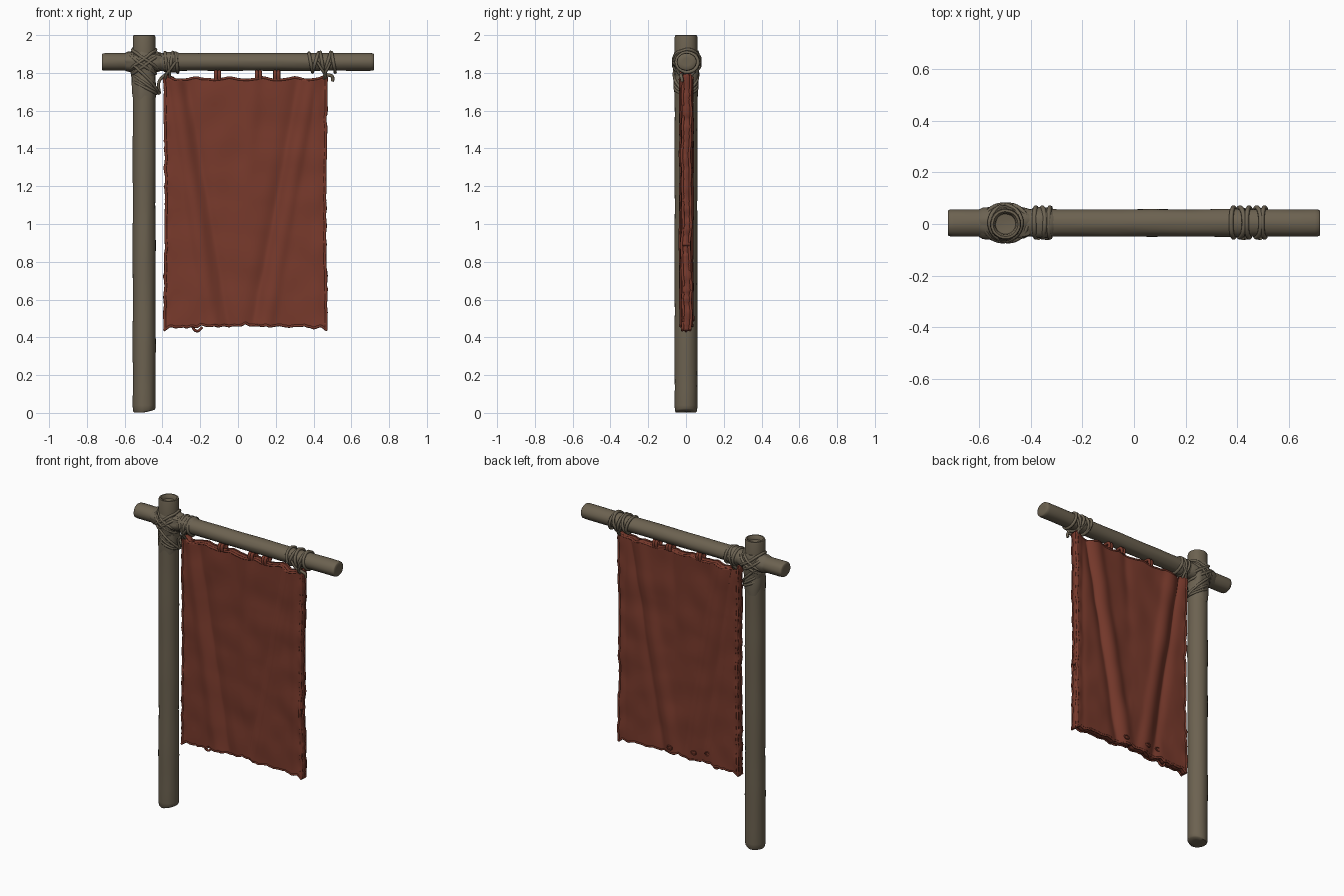
import bpy, bmesh, math, random
from math import sin, cos, pi, tau, exp
from mathutils import Vector, noise

random.seed(4)
if "Cube" in bpy.data.objects:
    bpy.data.objects.remove(bpy.data.objects["Cube"])


def material(name, rgb):
    m = bpy.data.materials.new(name)
    m.use_nodes = True
    m.diffuse_color = (*rgb, 1)
    m.node_tree.nodes["Principled BSDF"].inputs["Base Color"].default_value = (*rgb, 1)
    return m


WOOD = material("weathered wood", (0.150, 0.122, 0.081))
ROPE = material("old rope", (0.150, 0.124, 0.085))
CLOTH = material("red cloth", (0.188, 0.042, 0.025))


def finish(name, mesh, mat, angle=50):
    mesh.materials.clear()
    mesh.materials.append(mat)
    ob = bpy.data.objects.new(name, mesh)
    bpy.context.collection.objects.link(ob)
    bpy.ops.object.select_all(action="DESELECT")
    ob.select_set(True)
    bpy.context.view_layer.objects.active = ob
    bpy.ops.object.shade_smooth_by_angle(angle=math.radians(angle))
    return ob


def log(name, profile, place, mat=WOOD, sides=28, rough=0.002):
    """Lathe (radius, height) pairs, roughen, then map to the world with place."""
    bm = bmesh.new()
    rings = []
    for r, h in profile:
        ring = []
        for i in range(sides):
            a = tau * i / sides
            n = noise.noise(Vector((cos(a) * 2, sin(a) * 2, h * 7)))
            rr = r + rough * n * min(1, r / 0.03)
            ring.append(bm.verts.new(place(rr * cos(a), rr * sin(a), h)))
        rings.append(ring)
    for a, b in zip(rings, rings[1:]):
        for i in range(sides):
            j = (i + 1) % sides
            bm.faces.new((a[i], a[j], b[j], b[i]))
    bm.faces.new(rings[0])
    bm.faces.new(rings[-1])
    bmesh.ops.recalc_face_normals(bm, faces=bm.faces)
    mesh = bpy.data.meshes.new(name)
    bm.to_mesh(mesh)
    bm.free()
    return finish(name, mesh, mat)


def strand(name, points, radius, mat=ROPE, closed=False):
    """Round cord along a smooth path."""
    cu = bpy.data.curves.new(name, "CURVE")
    cu.dimensions = "3D"
    cu.bevel_depth = radius
    cu.bevel_resolution = 2
    cu.resolution_u = 3
    cu.use_fill_caps = True
    sp = cu.splines.new("NURBS")
    sp.points.add(len(points) - 1)
    for p, co in zip(sp.points, points):
        p.co = (*co, 1)
    sp.use_cyclic_u = closed
    sp.use_endpoint_u = not closed
    sp.order_u = 3
    tmp = bpy.data.objects.new(name + "_path", cu)
    bpy.context.collection.objects.link(tmp)
    dg = bpy.context.evaluated_depsgraph_get()
    mesh = bpy.data.meshes.new_from_object(tmp.evaluated_get(dg))
    bpy.data.objects.remove(tmp)
    return finish(name, mesh, mat)


PX, BZ = -0.497, 1.858     # post axis, beam height


# Post with a hollowed top and worn foot
def post_place(x, y, h):
    dent = 0.014 * max(0, x / 0.06) if h < 0.03 else 0
    return (PX + x, y, h + dent)


body = [(0.0605 - 0.001 * sin(i * 1.3), 0.04 + i * 0.097) for i in range(20)]
log("post", [(0.03, 0.002), (0.054, 0.003), (0.059, 0.01)] + body +
    [(0.06, 1.99), (0.057, 1.999), (0.048, 2.0), (0.042, 1.992),
     (0.039, 1.975), (0.015, 1.972)], post_place)

# Crossbeam, slightly deeper than tall
body = [(0.0468, -0.7 + i * 0.07) for i in range(21)]
log("crossbeam", [(0.02, -0.72), (0.041, -0.72), (0.045, -0.716)] + body +
    [(0.045, 0.716), (0.041, 0.72), (0.02, 0.72)],
    lambda a, b, h: (h, 0.004 + a * 1.13, BZ + b))

# Lumpy bindings under the lashing cords
log("post_binding", [(0.058, 1.765), (0.064, 1.79), (0.07, 1.83), (0.07, 1.87),
                     (0.065, 1.9), (0.058, 1.918)],
    lambda x, y, h: (PX + x, y + 0.003, h), ROPE, rough=0.012)
log("beam_binding", [(0.045, -0.6), (0.052, -0.585), (0.056, -0.53), (0.056, -0.46),
                     (0.052, -0.425), (0.045, -0.405)],
    lambda a, b, h: (h, 0.004 + a * 1.15, BZ + b), ROPE, rough=0.01)
log("post_collar", [(0.058, 1.655), (0.062, 1.69), (0.064, 1.74), (0.062, 1.78)],
    lambda x, y, h: (PX + x, y, h), ROPE, rough=0.008)

# Diagonal cords crossing over the joint
for side in (-1, 1):
    for k in (-1, 1):
        pts = []
        for i in range(16):
            a = tau * i / 16
            d = 0.074 * cos(a)
            pts.append((PX + side * d + k * 0.011, 0.072 * sin(a) + 0.004,
                        BZ + d * 0.72 - side * k * 0.011 + random.uniform(-0.004, 0.004)))
        strand("diagonal_lashing", pts, 0.0085, closed=True)

# Slanting cords around the post below the joint
for k in range(2):
    pts = []
    for i in range(14):
        a = tau * i / 14
        pts.append((PX + 0.005 + 0.062 * cos(a), 0.061 * sin(a),
                    1.745 - k * 0.022 - (0.045 - k * 0.012) * cos(a)))
    strand("post_lashing", pts, 0.008, closed=True)
for side in (-1, 1):
    strand("joint_tie", [(PX - 0.055, side * 0.055, 1.84), (PX, side * 0.07, 1.79),
                         (PX + 0.06, side * 0.045, 1.73), (PX + 0.078, 0, 1.69)], 0.008)


# Cords wound around the beam at the cloth corners
def beam_wraps(xs, lean):
    for k, x in enumerate(xs):
        tilt = lean * (1 if k % 2 else -0.6)
        pts = []
        for i in range(14):
            a = tau * i / 14
            pts.append((x + tilt * sin(a), 0.006 + 0.059 * cos(a),
                        BZ - 0.002 + (0.052 + random.uniform(-0.002, 0.004)) * sin(a)))
        strand("corner_wrap", pts, 0.009, closed=True)


beam_wraps((-0.38, -0.355, -0.325), 0.01)
beam_wraps((0.385, 0.41, 0.445, 0.475, 0.505), 0.016)
log("corner_binding", [(0.045, -0.40), (0.053, -0.385), (0.053, -0.325), (0.045, -0.31)],
    lambda a, b, h: (h, 0.004 + a * 1.12, BZ + b), ROPE, rough=0.006)
for x0, x1 in ((-0.33, -0.385), (-0.37, -0.36), (0.42, 0.465), (0.49, 0.455)):
    for side in (-1, 1):
        strand("corner_tie", [(x0, side * 0.055, BZ), (x0 * 0.6 + x1 * 0.4, side * 0.054, 1.825),
                              (x1, side * 0.034, 1.79), (x1, side * 0.01, 1.765)], 0.0075)
strand("loose_cord", [(0.455, -0.02, 1.79), (0.49, -0.03, 1.79), (0.505, -0.022, 1.775),
                      (0.5, -0.02, 1.755)], 0.009)
strand("loose_cord", [(-0.37, -0.02, 1.80), (-0.41, -0.02, 1.775), (-0.425, -0.01, 1.735),
                      (-0.415, 0, 1.69)], 0.008)

# Thick hanging cloth with diagonal folds and frayed borders
L, R, TOP, BOT, HALF = -0.389, 0.468, 1.78, 0.452, 0.024
NX, NZ = 72, 100


def ridge(x, centre, width):
    return exp(-((x - centre) / width) ** 2)


def fold(x, t):
    """Depth of the cloth; t runs from 0 at the top to 1 at the hem."""
    y = -0.014 * ridge(x, -0.335 + 0.20 * t, 0.024 + 0.012 * t)
    y += 0.012 * ridge(x, -0.27 + 0.22 * t, 0.035)
    y -= 0.014 * ridge(x, 0.385 - 0.24 * t, 0.026 + 0.014 * t)
    y += 0.013 * ridge(x, 0.32 - 0.24 * t, 0.04)
    y -= 0.008 * ridge(x, 0.085 - 0.08 * t, 0.035) * max(0, 1 - 1.8 * t)
    y -= 0.006 * ridge(x, 0.42, 0.02) * (1 - 0.6 * t)
    return y + 0.002 + 0.007 * noise.noise(Vector((x * 7, t * 8, 1)))


def cloth_point(u, t):
    x = L + (R - L) * u
    # scalloped top, ragged hem and sides
    sag = 0.013 * abs(sin(u * pi * 5)) - 0.014 * max(0, 1 - min(u, 1 - u) / 0.06)
    top = TOP - sag + 0.005 * noise.noise(Vector((u * 20, 0, 3)))
    fray = 0.014 * noise.noise(Vector((u * 19, 5, 0))) + 0.010 * noise.noise(Vector((u * 47, 9, 0)))
    hem = BOT + fray + 0.010 * sin(u * pi) - 0.018 * max(0, 1 - min(u, 1 - u) / 0.04)
    edge = max(0, abs(u - 0.5) - 0.46) / 0.04
    side = 1 if u > 0.5 else -1
    x += edge * (0.010 * noise.noise(Vector((side * 3, t * 26, 2))) +
                 0.006 * noise.noise(Vector((side * 5, t * 60, 4))))
    x += side * edge * 0.004 * cos(t * tau)
    return Vector((x, fold(x, t) + 0.003 * edge * sin(t * 55), top + (hem - top) * t))


bm = bmesh.new()
grid = [[bm.verts.new(cloth_point(i / NX, j / NZ)) for i in range(NX + 1)] for j in range(NZ + 1)]
for j in range(NZ):
    for i in range(NX):
        u, t = (i + 0.5) / NX, (j + 0.5) / NZ
        # small tear at the right edge
        torn = u > 0.98 and abs(t - 0.685) < 0.012
        if not torn:
            bm.faces.new((grid[j][i], grid[j + 1][i], grid[j + 1][i + 1], grid[j][i + 1]))
mesh = bpy.data.meshes.new("cloth")
bmesh.ops.delete(bm, geom=[v for v in bm.verts if not v.link_faces], context="VERTS")
bm.to_mesh(mesh)
bm.free()
cloth = finish("cloth", mesh, CLOTH)
solid = cloth.modifiers.new("thickness", "SOLIDIFY")
solid.thickness = HALF * 2
solid.offset = 0

# Rolled seams along both faces of every border
for face in (-1, 1):
    shift = Vector((0, face * (HALF - 0.004), 0))
    for u in (0.006, 0.994):
        strand("side_seam", [cloth_point(u, i / 40) + shift for i in range(41)], 0.008, CLOTH)
    for t in (0.003, 0.998):
        strand("border_seam", [cloth_point(i / 60, t) + shift for i in range(61)], 0.007, CLOTH)

# Frayed loop below the hem and torn rings on the back
strand("hem_loop", [(-0.24, 0, 0.455), (-0.232, 0, 0.435), (-0.205, 0, 0.431),
                    (-0.19, 0, 0.455)], 0.007, CLOTH)
for x, z in ((0.09, 0.50), (-0.08, 0.51), (-0.17, 0.52)):
    y = fold(x, 0.95) + HALF + 0.001
    strand("torn_ring", [(x + 0.018 * cos(i * tau / 8), y, z + 0.013 * sin(i * tau / 8))
                         for i in range(8)], 0.004, CLOTH, closed=True)

# Cloth tabs that hold the top border to the beam
for x in (-0.108, 0.108, 0.205):
    for dx in (-0.009, 0.009):
        strand("cloth_tab", [(x + dx, -0.022, 1.768), (x + dx, -0.028, 1.79),
                             (x + dx, -0.018, 1.808), (x + dx, 0.018, 1.808),
                             (x + dx, 0.028, 1.79), (x + dx, 0.022, 1.768)], 0.010, CLOTH)
